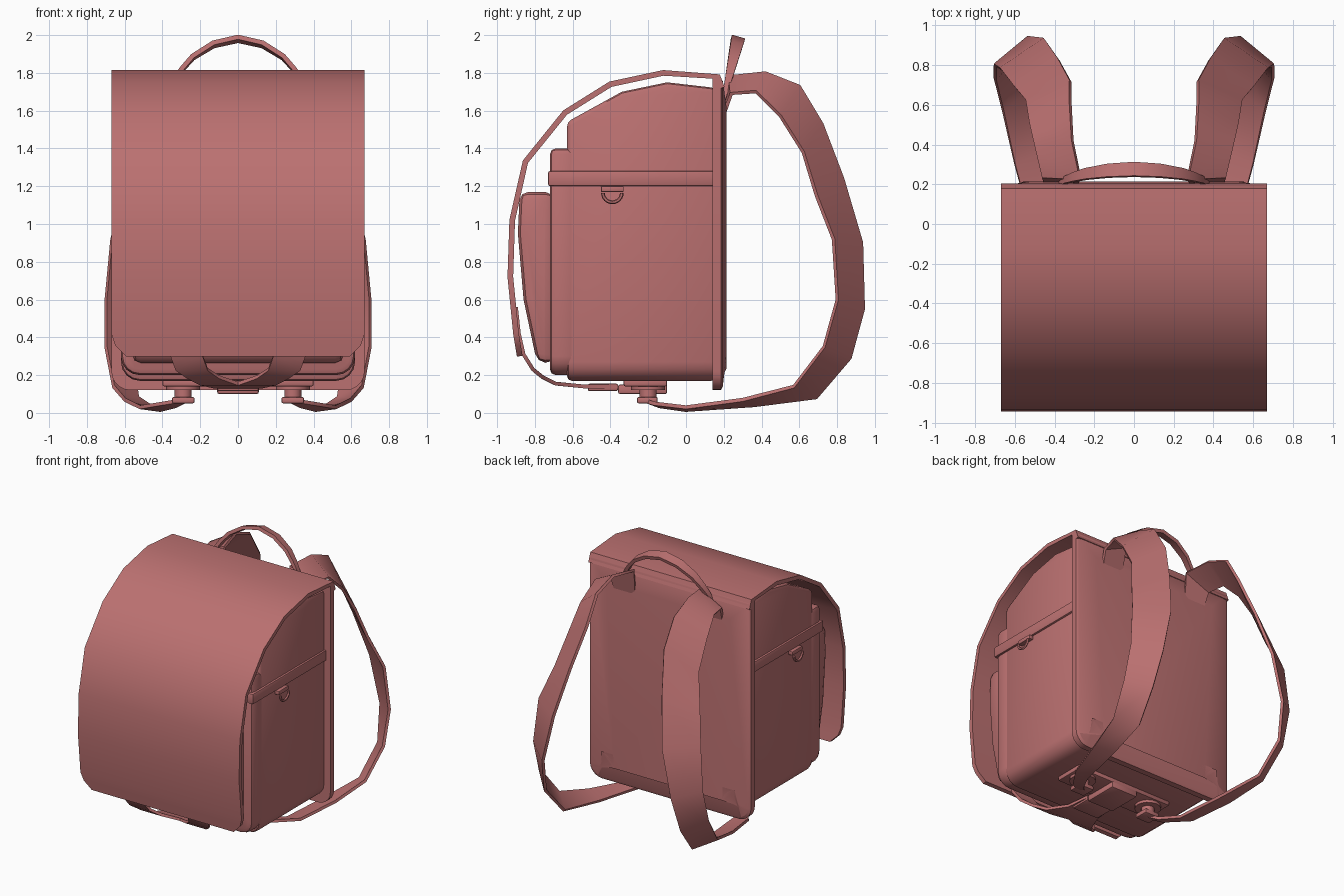
import bpy, bmesh, math
from mathutils import Vector

cube = bpy.data.objects.get("Cube")
if cube:
    bpy.data.objects.remove(cube, do_unlink=True)

COLOUR = (0.5, 0.165, 0.165, 1)
leather = bpy.data.materials.new("dusty red leather")
leather.use_nodes = True
leather.diffuse_color = COLOUR
leather.node_tree.nodes["Principled BSDF"].inputs["Base Color"].default_value = COLOUR
parts = []


def finish(name, bm, bevel=0, thickness=0, mirror=False):
    """Turn a bmesh into a coloured object with the usual modifiers."""
    bmesh.ops.recalc_face_normals(bm, faces=bm.faces)
    mesh = bpy.data.meshes.new(name)
    bm.to_mesh(mesh)
    bm.free()
    obj = bpy.data.objects.new(name, mesh)
    bpy.context.collection.objects.link(obj)
    mesh.materials.append(leather)
    if mirror:
        mod = obj.modifiers.new("mirror", 'MIRROR')
        mod.use_mirror_merge = False
    if thickness:
        mod = obj.modifiers.new("thickness", 'SOLIDIFY')
        mod.thickness = thickness
        mod.offset = 0
    if bevel:
        mod = obj.modifiers.new("bevel", 'BEVEL')
        mod.width = bevel
        mod.segments = 2
        mod.limit_method = 'ANGLE'
        mod.angle_limit = math.radians(40)
    parts.append(obj)
    return obj


def ribbon(name, left, right, thickness, mirror=False):
    """A band spanned between two edge paths."""
    bm = bmesh.new()
    rows = [(bm.verts.new(a), bm.verts.new(b)) for a, b in zip(left, right)]
    for (a, b), (c, d) in zip(rows, rows[1:]):
        bm.faces.new((a, b, d, c))
    return finish(name, bm, thickness=thickness, mirror=mirror)


def side_prism(name, profile, half, corner, bevel):
    """A (y, z) profile extruded across x, with rounded long lower corners."""
    bm = bmesh.new()
    face = bm.faces.new([bm.verts.new((-half, y, z)) for y, z in profile])
    grown = bmesh.ops.extrude_face_region(bm, geom=[face])["geom"]
    moved = [v for v in grown if isinstance(v, bmesh.types.BMVert)]
    bmesh.ops.translate(bm, verts=moved, vec=(2 * half, 0, 0))
    low = min(z for y, z in profile)
    edges = [e for e in bm.edges if all(v.co.z < low + 0.01 for v in e.verts)
             and abs(e.verts[0].co.x - e.verts[1].co.x) < 0.01]
    bmesh.ops.bevel(bm, geom=edges, offset=corner, segments=4, profile=0.5, affect='EDGES')
    return finish(name, bm, bevel=bevel)


def box(name, x, y, z, bevel=0.01, mirror=False):
    """A box from (low, high) ranges."""
    bm = bmesh.new()
    bmesh.ops.create_cube(bm, size=1)
    for v in bm.verts:
        v.co = Vector([r[0] if c < 0 else r[1] for c, r in zip(v.co, (x, y, z))])
    return finish(name, bm, bevel=bevel, mirror=mirror)


def stud(name, x, y, low, high, radius):
    """A mirrored upright disc or post."""
    bm = bmesh.new()
    bmesh.ops.create_cone(bm, cap_ends=True, segments=16, radius1=radius,
                          radius2=radius, depth=high - low)
    bmesh.ops.translate(bm, verts=bm.verts, vec=(x, y, (low + high) / 2))
    return finish(name, bm, mirror=True)


def ring(name, x, y, z, radius, tube, sweep):
    """A mirrored part-ring in the y-z plane, hanging downward."""
    bm = bmesh.new()
    loops = []
    for i in range(13):
        t = -math.pi / 2 + sweep * (i / 12 - 0.5)
        loop = []
        for j in range(6):
            p = j * math.pi / 3
            r = radius + tube * math.cos(p)
            loop.append(bm.verts.new((x + tube * math.sin(p),
                                      y + r * math.cos(t), z + r * math.sin(t))))
        loops.append(loop)
    for a, b in zip(loops, loops[1:]):
        for j in range(6):
            k = (j + 1) % 6
            bm.faces.new((a[j], a[k], b[k], b[j]))
    for end in (loops[0], loops[-1]):
        bm.faces.new(end)
    return finish(name, bm, mirror=True)


# Main body and the two stacked front pockets
side_prism("main_body", [(0.16, 0.17), (-0.63, 0.17), (-0.63, 1.54), (-0.34, 1.7),
                         (-0.1, 1.75), (0.16, 1.72)], 0.62, 0.1, 0.025)
side_prism("large_pocket", [(-0.58, 0.2), (-0.72, 0.2), (-0.72, 1.4), (-0.58, 1.4)],
           0.62, 0.1, 0.03)
side_prism("small_pocket", [(-0.7, 0.26), (-0.79, 0.27), (-0.86, 0.6), (-0.89, 0.95),
                            (-0.88, 1.17), (-0.7, 1.17)], 0.56, 0.1, 0.05)

# Back panel with rounded lower corners and a padded rear
bm = bmesh.new()
outline = [(0.67, 1.77), (-0.67, 1.77)]
for side in (-1, 1):
    for i in range(6):
        t = math.pi / 10 * (i if side < 0 else 5 - i)
        outline.append((side * (0.57 + 0.1 * math.cos(t)), 0.22 - 0.1 * math.sin(t)))
front = bm.faces.new([bm.verts.new((x, 0.14, z)) for x, z in outline])
grown = bmesh.ops.extrude_face_region(bm, geom=[front])["geom"]
bmesh.ops.translate(bm, vec=(0, 0.045, 0),
                    verts=[v for v in grown if isinstance(v, bmesh.types.BMVert)])
bmesh.ops.recalc_face_normals(bm, faces=bm.faces)
rear = max(bm.faces, key=lambda f: f.calc_center_median().y)
for width, rise in ((0.02, 0.01), (0.2, 0.02)):
    bmesh.ops.inset_region(bm, faces=[rear], thickness=width, depth=rise)
finish("back_panel", bm)

# Cover flap wrapping over the top and front, clipped at the lower corners
flap = [(0.67, 0.19, 1.72), (0.67, 0.17, 1.78), (0.67, -0.12, 1.8), (0.67, -0.4, 1.74),
        (0.67, -0.64, 1.59), (0.67, -0.85, 1.33), (0.67, -0.92, 1.02),
        (0.67, -0.93, 0.72), (0.67, -0.9, 0.42), (0.65, -0.89, 0.36), (0.59, -0.88, 0.3)]
ribbon("cover_flap", [(-w, y, z) for w, y, z in flap], flap, 0.03)

# Forked closing tongue: outer and inner half widths along its path
tongue = [(0.37, 0.2, -0.9, 0.56), (0.37, 0.2, -0.885, 0.42), (0.36, 0.19, -0.86, 0.31),
          (0.33, 0.16, -0.81, 0.23), (0.27, 0.1, -0.76, 0.19), (0.2, 0, -0.69, 0.155),
          (0.13, 0, -0.54, 0.14), (0.11, 0, -0.36, 0.14)]
ribbon("closing_tongue", [(i, y, z) for o, i, y, z in tongue],
       [(o, y, z) for o, i, y, z in tongue], 0.02, mirror=True)
box("clasp", (-0.11, 0.11), (-0.52, -0.36), (0.115, 0.155))

# Base plate, lock block and strap posts
box("base_plate", (-0.4, 0.4), (-0.33, -0.1), (0.14, 0.18))
box("lock_block", (-0.11, 0.11), (-0.36, -0.1), (0.1, 0.15))
stud("strap_disc", 0.29, -0.2, 0.12, 0.145, 0.09)
stud("strap_post", 0.29, -0.2, 0.06, 0.13, 0.045)
box("strap_buckle", (0.23, 0.35), (-0.26, -0.15), (0.05, 0.085), mirror=True)

# Band around the body with hanging side rings
box("body_band", (-0.635, 0.635), (-0.73, 0.15), (1.2, 1.28))
box("ring_tab", (0.62, 0.655), (-0.45, -0.33), (1.17, 1.2), 0.005, True)
ring("side_ring", 0.66, -0.39, 1.165, 0.05, 0.01, math.pi)

# Shoulder straps: inner and outer edges, twisting outward
inner = [(0.28, 0.2, 1.58), (0.27, 0.23, 1.78), (0.31, 0.42, 1.8), (0.32, 0.6, 1.73),
         (0.32, 0.72, 1.53), (0.38, 0.83, 1.24), (0.45, 0.93, 0.9), (0.53, 0.94, 0.55),
         (0.56, 0.87, 0.29), (0.53, 0.69, 0.08), (0.47, 0.36, 0.04), (0.41, 0, 0.015),
         (0.33, -0.14, 0.035), (0.27, -0.2, 0.065)]
outer = [(0.45, 0.2, 1.58), (0.46, 0.24, 1.69), (0.49, 0.37, 1.7), (0.52, 0.5, 1.57),
         (0.54, 0.62, 1.38), (0.6, 0.69, 1.15), (0.67, 0.78, 0.92), (0.7, 0.8, 0.6),
         (0.7, 0.73, 0.35), (0.66, 0.57, 0.14), (0.6, 0.3, 0.07), (0.52, 0, 0.03),
         (0.4, -0.17, 0.05), (0.31, -0.22, 0.065)]
ribbon("shoulder_strap", inner, outer, 0.02, mirror=True)

# Carrying handle, leaning back and widening toward the top
half = [(0.37, 1.66), (0.34, 1.76), (0.3, 1.82), (0.24, 1.89), (0.13, 1.96), (0, 1.99)]
arch = [(-x, z) for x, z in half] + half[-2::-1]
rise = [(x, z, (z - 1.66) / 0.33) for x, z in arch]
ribbon("carry_handle", [(x, 0.19 + 0.05 * t, z) for x, z, t in rise],
       [(x, 0.21 + 0.1 * t, z - 0.02 * t) for x, z, t in rise], 0.025)

# Apply modifiers and shade smooth with sharp edges kept
bpy.ops.object.select_all(action='DESELECT')
for obj in parts:
    obj.select_set(True)
bpy.context.view_layer.objects.active = parts[0]
bpy.ops.object.convert(target='MESH')
bpy.ops.object.shade_smooth_by_angle(angle=math.radians(42))
